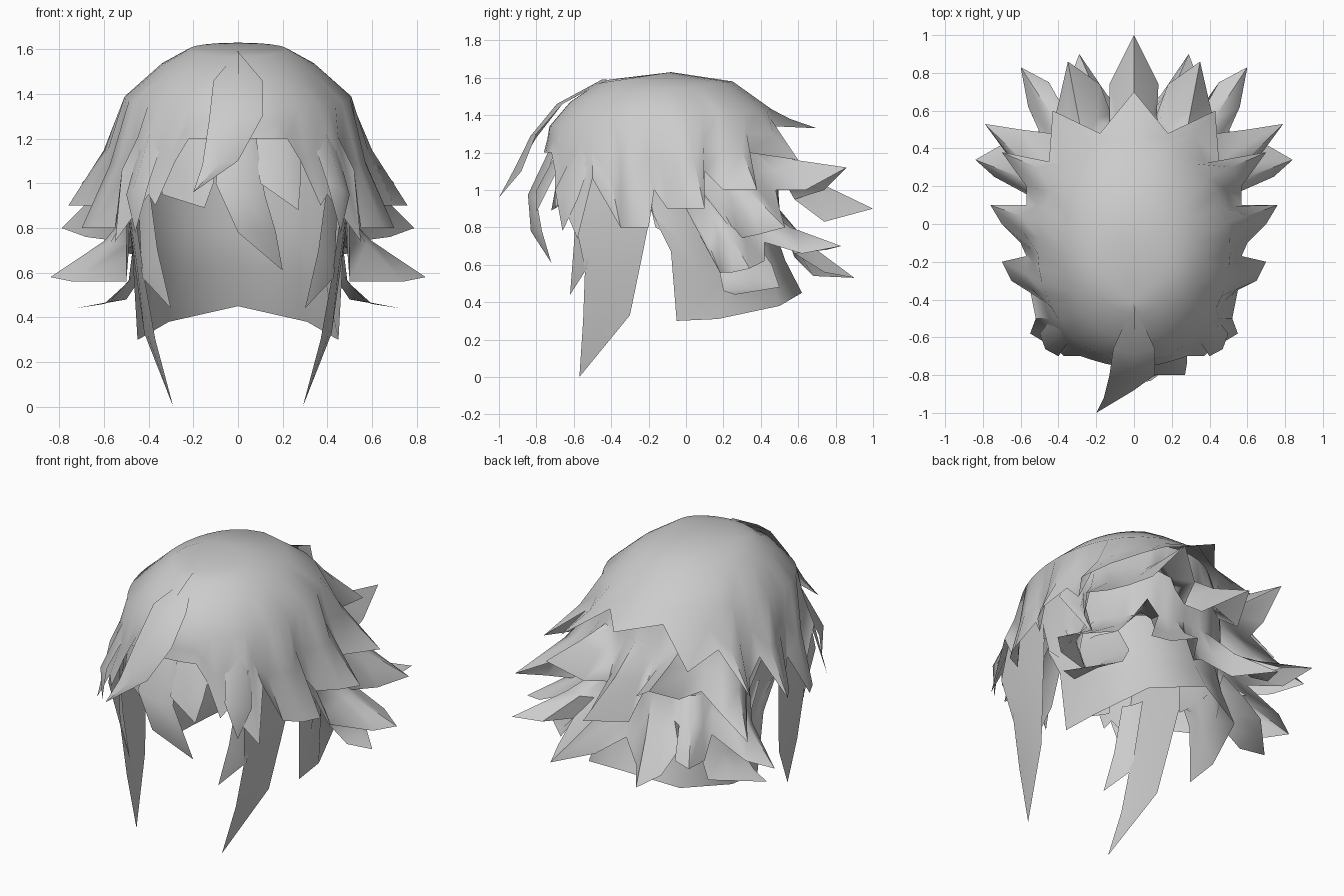
import bpy
import bmesh
import math
from mathutils import Vector

if "Cube" in bpy.data.objects:
    bpy.data.objects.remove(bpy.data.objects["Cube"])

grey = bpy.data.materials.new("hair grey")
grey.use_nodes = True
grey.diffuse_color = (0.6, 0.6, 0.6, 1)
grey.node_tree.nodes["Principled BSDF"].inputs["Base Color"].default_value = grey.diffuse_color

CENTRE = Vector((0, -0.1, 0.9))


def finish(name, rows, closed=False):
    """Skin a grid of points and make it face away from the head centre."""
    bm = bmesh.new()
    grid = [[bm.verts.new(point) for point in row] for row in rows]
    for upper, lower in zip(grid, grid[1:]):
        count = len(upper)
        for i in range(count if closed else count - 1):
            j = (i + 1) % count
            bm.faces.new((upper[i], upper[j], lower[j], lower[i]))
    bmesh.ops.remove_doubles(bm, verts=bm.verts, dist=0.0005)
    bmesh.ops.recalc_face_normals(bm, faces=bm.faces)
    facing = sum(face.normal.dot(face.calc_center_median() - CENTRE) * face.calc_area()
                 for face in bm.faces)
    if facing < 0:
        bmesh.ops.reverse_faces(bm, faces=bm.faces)
    mesh = bpy.data.meshes.new(name)
    bm.to_mesh(mesh)
    bm.free()
    strand = bpy.data.objects.new(name, mesh)
    bpy.context.collection.objects.link(strand)
    mesh.materials.append(grey)
    bpy.ops.object.select_all(action="DESELECT")
    strand.select_set(True)
    bpy.context.view_layer.objects.active = strand
    bpy.ops.object.shade_smooth_by_angle(angle=math.radians(50))


def ring_point(ring, angle):
    """Point on a tilted oval; the angle starts at the back and turns left."""
    width, front, back, z_front, z_back = ring
    blend = (1 + math.cos(angle)) / 2
    return Vector((width * math.sin(angle),
                   front + blend * (back - front),
                   z_front + blend * (z_back - z_front)))


def layer(name, rings, half_rim, sweep, crowding=1, pole=None):
    """Sheet of hair hanging from ovals down to a mirrored jagged rim."""
    last = len(half_rim) - 1
    rim = [(math.radians(sweep) * (i / last) ** crowding, Vector(tip))
           for i, tip in enumerate(half_rim)]
    mirrored = [(-angle, Vector((-tip.x, tip.y, tip.z))) for angle, tip in rim if tip.x > 0]
    rim = mirrored[::-1] + rim
    rows = [[Vector(pole)] * len(rim)] if pole else []
    rows += [[ring_point(ring, angle) for angle, tip in rim] for ring in rings]
    tips = [tip for angle, tip in rim]
    # The sheet hugs the head first and flicks outwards at the tips
    middle = []
    for root, tip in zip(rows[-1], tips):
        point = root.lerp(tip, 0.4)
        point.z = (root.z + tip.z) / 2
        middle.append(point)
    finish(name, rows + [middle, tips], closed=pole is not None)


def lock(name, pairs, tip, bulge=0.03, mirror=False):
    """Tapered strand from pairs of edge points, raised along its middle."""
    rows = []
    for start, end in pairs:
        start, end = Vector(start), Vector(end)
        ridge = (start + end) / 2
        outward = Vector((ridge.x, ridge.y - CENTRE.y, 0)).normalized()
        rows.append([start, ridge + outward * bulge, end])
    rows.append([Vector(tip)] * 3)
    if not mirror:
        finish(name, rows)
        return
    for side, sign in (("left", 1), ("right", -1)):
        flipped = [[Vector((point.x * sign, point.y, point.z)) for point in row] for row in rows]
        finish(side + "_" + name, flipped)


# Crown and its rim of side and back spikes
layer("crown_cap",
      [(.22, -.47, -.08, 1.57, 1.63), (.35, -.62, .25, 1.47, 1.58), (.51, -.73, .46, 1.34, 1.43)],
      [(0, .7, 1.33), (.18, .48, 1.34), (.43, .6, 1.16), (.45, .33, 1.2),
       (.7, .38, 1), (.57, .2, 1), (.57, .1, 1.1),
       (.76, .1, .9), (.7, 0, .9), (.6, -.1, .9), (.57, -.17, 1),
       (.7, -.2, .8), (.65, -.3, .8), (.55, -.35, .8), (.52, -.5, 1.06),
       (.55, -.58, .74), (.4, -.67, .95), (.37, -.7, .9), (.28, -.7, 1.1),
       (.22, -.72, 1.2), (.15, -.74, 1.2), (.1, -.75, 1.2), (0, -.76, 1.2)],
      sweep=180, crowding=0.75, pole=(0, -.41, 1.59))

# Overlapping back layers, with leaf-shaped spikes
layer("upper_back_layer",
      [(.46, -.65, .43, 1.4, 1.4), (.53, -.65, .48, 1.2, 1.2)],
      [(0, 1, .9), (.13, .74, .83), (.12, .58, .95),
       (.18, .74, 1), (.35, .86, 1.12), (.4, .64, 1), (.44, .48, 1),
       (.6, .5, .9), (.79, .53, .8), (.68, .38, .76), (.53, .28, .74), (.54, 0, 1.1)],
      sweep=82)
layer("middle_back_layer",
      [(.5, -.6, .48, 1.2, 1.2), (.49, -.6, .5, .9, .9)],
      [(0, .58, .64), (.14, .68, .54), (.29, .9, .53), (.35, .74, .56), (.36, .58, .66),
       (.45, .75, .68), (.6, .83, .7), (.56, .62, .66), (.47, .42, .72),
       (.7, .42, .62), (.84, .34, .58), (.74, .25, .56), (.5, .18, .56), (.5, 0, .9)],
      sweep=84)
layer("nape",
      [(.53, -.65, .46, 1.2, 1.2), (.48, -.55, .47, .8, .8)],
      [(0, .62, .45), (.31, .5, .38), (.43, .17, .31),
       (.45, -.05, .3), (.47, -.08, .67), (.5, -.2, .93)],
      sweep=104, crowding=0.8)
lock("nape_spike", [((.46, .05, .8), (.38, .32, .8)),
                    ((.49, .18, .56), (.42, .46, .6)),
                    ((.6, .2, .46), (.5, .5, .48))], (.73, .26, .44), mirror=True)

# Long locks in front of the ears
lock("sideburn", [((.44, -.54, 1.15), (.5, -.2, 1.15)),
                  ((.46, -.6, .86), (.5, -.18, .92)),
                  ((.42, -.54, .58), (.46, -.24, .62)),
                  ((.37, -.55, .3), (.42, -.3, .33))],
     (.29, -.57, 0), bulge=0.01, mirror=True)
lock("sideburn_spike", [((.4, -.58, 1), (.45, -.46, 1)),
                        ((.36, -.6, .7), (.43, -.53, .58))],
     (.3, -.62, .44), bulge=0.01, mirror=True)
lock("temple_bang", [((.32, -.58, 1.24), (.42, -.48, 1.24)),
                     ((.4, -.7, 1), (.5, -.58, .95))],
     (.46, -.66, .78), mirror=True)

# Fringe
lock("centre_bang", [((0, -.42, 1.59), (0, -.42, 1.59)),
                     ((-.11, -.66, 1.46), (.11, -.66, 1.46)),
                     ((-.13, -.8, 1.28), (.11, -.8, 1.3)),
                     ((-.16, -.92, 1.08), (0, -.88, 1.1))], (-.2, -1, .96))
lock("long_bang", [((-.06, -.67, 1.28), (.07, -.67, 1.28)),
                   ((-.1, -.83, 1), (.12, -.8, .95)),
                   ((0, -.83, .78), (.17, -.77, .78))], (.2, -.72, .61))
lock("left_bang", [((.06, -.64, 1.28), (.28, -.6, 1.28)),
                   ((.1, -.8, 1), (.28, -.74, 1))], (.27, -.8, .88))
lock("right_under_bang", [((-.33, -.56, 1.25), (-.08, -.64, 1.25)),
                          ((-.34, -.62, .95), (-.11, -.7, 1))], (-.15, -.72, .89))
